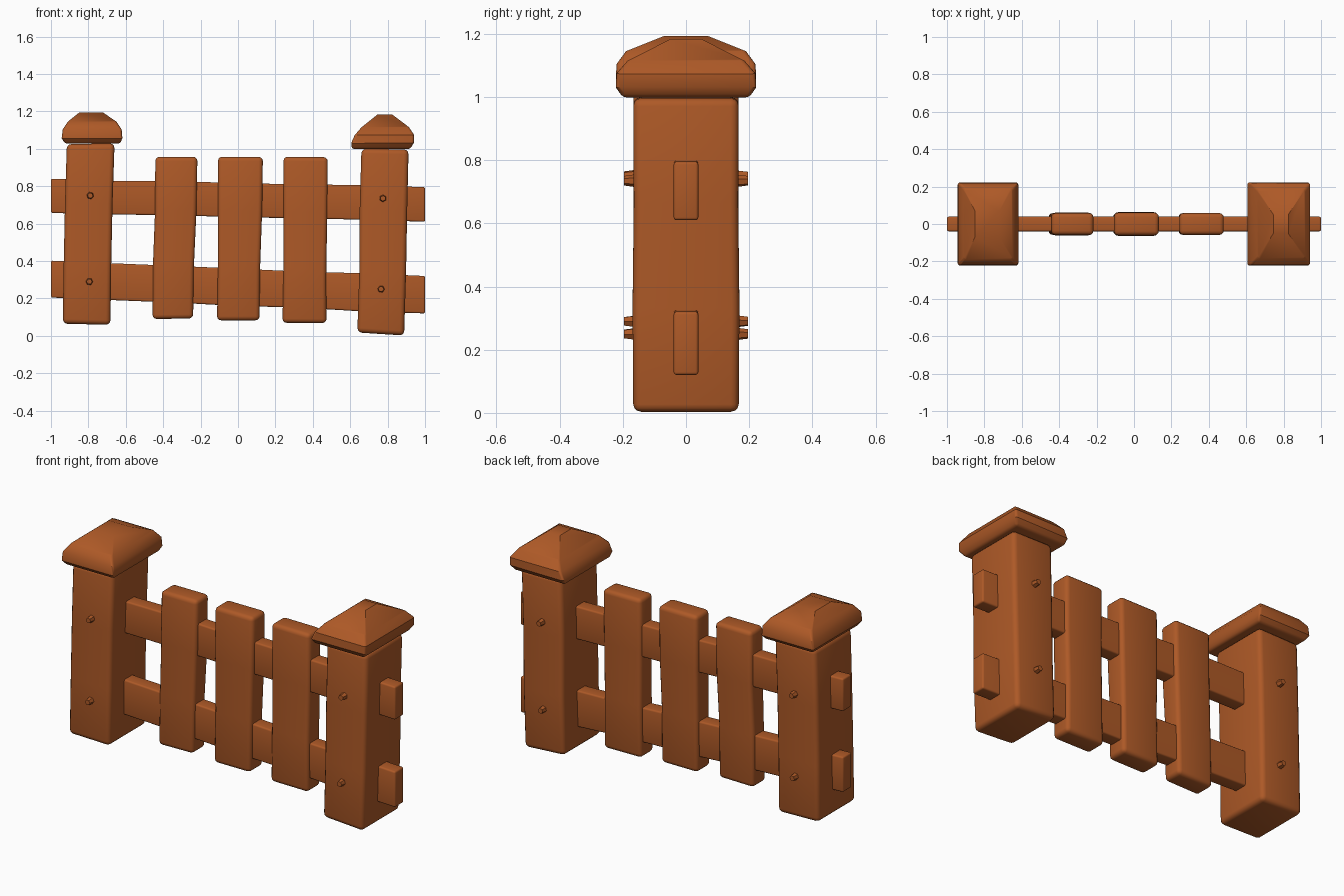
import bpy, bmesh, math, random
from mathutils import Matrix

if "Cube" in bpy.data.objects:
    bpy.data.objects.remove(bpy.data.objects["Cube"])

random.seed(4)
wood = bpy.data.materials.new("warm brown wood")
wood.diffuse_color = (0.42, 0.10, 0.02, 1)
wood.use_nodes = True
wood.node_tree.nodes["Principled BSDF"].inputs["Base Color"].default_value = wood.diffuse_color


def finish(name, bm, angle):
    bmesh.ops.recalc_face_normals(bm, faces=bm.faces[:])
    me = bpy.data.meshes.new(name)
    bm.to_mesh(me)
    bm.free()
    me.materials.append(wood)
    ob = bpy.data.objects.new(name, me)
    bpy.context.collection.objects.link(ob)
    bpy.ops.object.select_all(action='DESELECT')
    ob.select_set(True)
    bpy.context.view_layer.objects.active = ob
    bpy.ops.object.shade_smooth_by_angle(angle=math.radians(angle))
    return ob


def loft(name, rings, bevel, angle=40, limit=35):
    """Skin four-point rings, cap the ends and round the hard edges."""
    bm = bmesh.new()
    vs = [[bm.verts.new(p) for p in r] for r in rings]
    for a, b in zip(vs, vs[1:]):
        for i in range(4):
            j = (i + 1) % 4
            bm.faces.new((a[i], a[j], b[j], b[i]))
    bm.faces.new(vs[0])
    bm.faces.new(vs[-1])
    bmesh.ops.recalc_face_normals(bm, faces=bm.faces[:])
    hard = [e for e in bm.edges if e.calc_face_angle(0) > math.radians(limit)]
    bmesh.ops.bevel(bm, geom=hard, offset=bevel, segments=3, profile=0.5,
                    affect='EDGES', clamp_overlap=True)
    return finish(name, bm, angle)


def flat_ring(x0, x1, hy, z, slope=0.0, dy=0.0):
    return [(x0, dy - hy, z), (x1, dy - hy, z + slope),
            (x1, dy + hy, z + slope), (x0, dy + hy, z)]


def board(name, bottom, top, z0, z1, hy, bevel, s0=0.0, s1=0.0, wobble=0.004):
    """Upright board, leaning a little, with gently uneven sides."""
    rings = []
    for i in range(4):
        t = i / 3
        w = [random.uniform(-wobble, wobble) if i in (1, 2) else 0 for _ in range(3)]
        rings.append(flat_ring(bottom[0] + (top[0] - bottom[0]) * t + w[0],
                               bottom[1] + (top[1] - bottom[1]) * t + w[1],
                               hy + w[2], z0 + (z1 - z0) * t, s0 + (s1 - s0) * t))
    return loft(name, rings, bevel)


# Posts
board("left_post", (-0.937, -0.682), (-0.915, -0.66), 0.065, 1.025, 0.167, 0.025, -0.006, 0.004)
board("right_post", (0.638, 0.888), (0.66, 0.912), 0.018, 1.0, 0.167, 0.025, -0.016, -0.004)

# Post caps: rounded slab with a hipped top
left_cap = [(-0.925, -0.63, 0.20, 1.028), (-0.943, -0.618, 0.222, 1.055),
            (-0.937, -0.622, 0.22, 1.105), (-0.91, -0.65, 0.19, 1.145),
            (-0.85, -0.72, 0.07, 1.193)]
right_cap = [(0.610, 0.92, 0.20, 0.999), (0.605, 0.94, 0.222, 1.03),
             (0.625, 0.942, 0.22, 1.075), (0.66, 0.915, 0.185, 1.115),
             (0.745, 0.825, 0.05, 1.183)]
for name, prof in (("left_cap", left_cap), ("right_cap", right_cap)):
    loft(name, [flat_ring(*r) for r in prof], 0.012, 35, 50)

# Pickets
board("left_picket", (-0.457, -0.24), (-0.442, -0.217), 0.09, 0.957, 0.058, 0.022, 0.003, 0.0)
board("middle_picket", (-0.112, 0.115), (-0.107, 0.133), 0.083, 0.957, 0.06, 0.022, 0.0, 0.0)
board("right_picket", (0.238, 0.473), (0.243, 0.48), 0.07, 0.957, 0.058, 0.022, -0.002, -0.002)

# Rails: sloping down to the right and passing through the posts
for name, left, right in (("upper_rail", (0.657, 0.84), (0.61, 0.795)),
                          ("lower_rail", (0.205, 0.402), (0.12, 0.32))):
    rings = []
    for i in range(7):
        t = i / 6
        w = [random.uniform(-0.004, 0.004) if 0 < i < 6 else 0 for _ in range(2)]
        lo = left[0] + (right[0] - left[0]) * t + w[0]
        hi = left[1] + (right[1] - left[1]) * t + w[1]
        x = -1 + 2 * t
        rings.append([(x, -0.039, lo), (x, 0.039, lo), (x, 0.039, hi), (x, -0.039, hi)])
    loft(name, rings, 0.009)

# Pegs on the front and back of the posts
pegs = {"left_upper": (-0.79, 0.75), "left_lower": (-0.795, 0.29),
        "right_upper": (0.775, 0.735), "right_lower": (0.765, 0.25)}
for key, (x, z) in pegs.items():
    for side, sy in (("front", -1), ("back", 1)):
        bm = bmesh.new()
        bmesh.ops.create_cone(bm, cap_ends=True, segments=6, radius1=0.022,
                              radius2=0.015, depth=0.05)
        turn = Matrix.Rotation(-sy * math.pi / 2, 4, 'X')
        spin = Matrix.Rotation(random.uniform(0, 1), 4, 'Z')
        bm.transform(Matrix.Translation((x, sy * 0.172, z)) @ turn @ spin)
        finish(f"{key}_{side}_peg", bm, 30)
